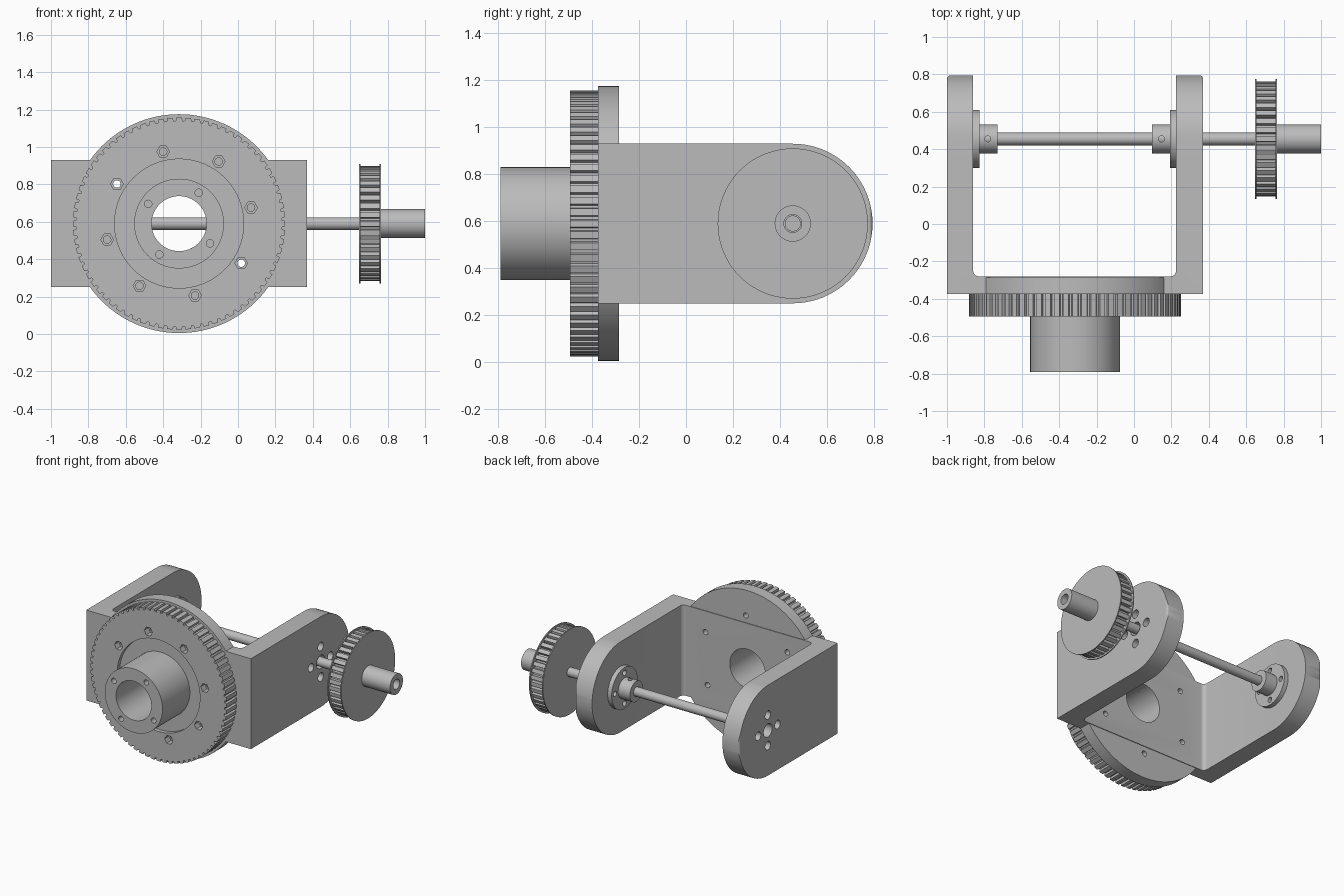
import bpy, bmesh
from math import pi, cos, sin, radians

cube = bpy.data.objects.get("Cube")
if cube:
    bpy.data.objects.remove(cube, do_unlink=True)

grey = bpy.data.materials.new("plain_grey")
grey.use_nodes = True
grey.diffuse_color = (0.5, 0.5, 0.5, 1)
grey.node_tree.nodes["Principled BSDF"].inputs["Base Color"].default_value = grey.diffuse_color

CX, CZ = -0.315, 0.59      # wheel axis (along y)
SY = 0.455                 # shaft axis (along x)
PLACE = {"x": lambda u, v, w: (w, u, v),
         "y": lambda u, v, w: (u, w, v),
         "z": lambda u, v, w: (u, v, w)}


def finish(name, bm):
    bmesh.ops.recalc_face_normals(bm, faces=bm.faces)
    me = bpy.data.meshes.new(name)
    bm.to_mesh(me)
    bm.free()
    me.materials.append(grey)
    ob = bpy.data.objects.new(name, me)
    bpy.context.scene.collection.objects.link(ob)
    smooth(ob)
    return ob


def smooth(ob):
    ob.data.shade_smooth()
    ob.data.set_sharp_from_angle(angle=radians(28))


def circle(u, v, r, n=48, turn=0.0):
    return [(u + r * cos(turn + 2 * pi * i / n), v + r * sin(turn + 2 * pi * i / n)) for i in range(n)]


def toothed(u, v, outer, root, n):
    pts = []
    for i in range(n):
        for frac, r in ((-0.3, outer), (0.3, outer), (0.38, root), (0.62, root)):
            a = 2 * pi * (i + frac) / n
            pts.append((u + r * cos(a), v + r * sin(a)))
    return pts


def fillet(u, v, r, start, n=6):
    return [(u + r * cos(start + pi / 2 * i / n), v + r * sin(start + pi / 2 * i / n)) for i in range(n + 1)]


def prism(name, pts, a, b, axis):
    """Extrude a 2D outline between two positions on an axis."""
    bm = bmesh.new()
    ends = [[bm.verts.new(PLACE[axis](u, v, w)) for u, v in pts] for w in (a, b)]
    for end in ends:
        bm.faces.new(end)
    for i in range(len(pts)):
        j = (i + 1) % len(pts)
        bm.faces.new((ends[0][i], ends[0][j], ends[1][j], ends[1][i]))
    return finish(name, bm)


def tube(name, u, v, outer, inner, a, b, axis, n=64):
    bm = bmesh.new()
    loops = [[bm.verts.new(PLACE[axis](p, q, w)) for p, q in circle(u, v, r, n)]
             for r, w in ((outer, a), (outer, b), (inner, b), (inner, a))]
    for k in range(4):
        s, t = loops[k], loops[(k + 1) % 4]
        for i in range(n):
            j = (i + 1) % n
            bm.faces.new((s[i], s[j], t[j], t[i]))
    return finish(name, bm)


def combine(ob, tools, op="DIFFERENCE"):
    """Apply booleans, then delete the helper solids."""
    for tool in tools:
        tool.hide_render = True
        mod = ob.modifiers.new("cut", "BOOLEAN")
        mod.operation, mod.solver, mod.object = op, "EXACT", tool
        deps = bpy.context.evaluated_depsgraph_get()
        me = bpy.data.meshes.new_from_object(ob.evaluated_get(deps))
        ob.modifiers.clear()
        ob.data = me
        bpy.data.objects.remove(tool, do_unlink=True)
    smooth(ob)
    return ob


def drills(u, v, ring, r, count, turn, a, b, axis, n=20):
    return [prism("drill", circle(p, q, r, n), a, b, axis)
            for p, q in circle(u, v, ring, count, radians(turn))]


# U bracket: plan outline trimmed by a round-ended side outline
R = 0.02
outline = ([(-1, -0.375), (0.37, -0.375)]
           + fillet(0.37 - R, 0.795 - R, R, 0) + [(0.225, 0.795)]
           + [(p, q) for p, q in reversed(fillet(0.195, -0.25, 0.03, -pi / 2))]
           + [(p, q) for p, q in reversed(fillet(-0.83, -0.25, 0.03, pi))]
           + [(-0.86, 0.795)] + fillet(-1 + R, 0.795 - R, R, pi / 2))
bracket = prism("bracket", outline, 0.2, 1.0, "z")
side = [(-0.5, 0.25)] + [(SY + 0.34 * cos(t), CZ + 0.34 * sin(t))
                         for t in [pi * (i / 40 - 0.5) for i in range(41)]] + [(-0.5, 0.93)]
combine(bracket, [prism("side_trim", side, -1.2, 0.6, "x")], "INTERSECT")
combine(bracket, [prism("disc", circle(CX, CZ, 0.585, 120), -0.375, -0.285, "y")], "UNION")
combine(bracket, [prism("bore", circle(CX, CZ, 0.147, 64), -0.5, -0.2, "y"),
                  prism("shaft_bore", circle(SY, CZ, 0.05, 32), -1.1, 0.5, "x")]
        + drills(CX, CZ, 0.394, 0.02, 6, 27.5, -0.5, -0.2, "y")
        + drills(SY, CZ, 0.115, 0.032, 4, 0, -1.1, 0.5, "x"))

# Large toothed wheel with recess, nut pockets and bolt holes
wheel = prism("large_toothed_wheel", toothed(CX, CZ, 0.567, 0.55, 72), -0.495, -0.375, "y")
combine(wheel, [prism("recess", circle(CX, CZ, 0.345, 80), -0.6, -0.465, "y"),
                prism("bore", circle(CX, CZ, 0.2, 48), -0.6, -0.3, "y")]
        + drills(CX, CZ, 0.394, 0.034, 8, 12.5, -0.6, -0.445, "y", 6)
        + drills(CX, CZ, 0.394, 0.02, 8, 12.5, -0.6, -0.3, "y"))

# Hollow front hub with blind screw holes
hub = tube("front_hub", CX, CZ, 0.24, 0.147, -0.79, -0.375, "y", 80)
combine(hub, drills(CX, CZ, 0.196, 0.02, 4, 57.5, -0.9, -0.65, "y"))

# Cross shaft
prism("cross_shaft", circle(SY, CZ, 0.034, 40), -0.95, 0.82, "x")

# Shaft collars, one inside each arm
for name, face, d in (("right", -0.86, 1), ("left", 0.225, -1)):
    flange = tube(name + "_collar_flange", SY, CZ, 0.155, 0.034, face, face + d * 0.033, "x")
    combine(flange, drills(SY, CZ, 0.115, 0.02, 4, 0, face - 0.1, face + 0.1, "x"))
    collar = tube(name + "_collar", SY, CZ, 0.077, 0.034, face + d * 0.033, face + d * 0.13, "x")
    combine(collar, [prism("set_screw_hole", circle(face + d * 0.078, SY, 0.016, 20), CZ + 0.03, CZ + 0.2, "z")])

# Small toothed pulley with thin rims and a hollow end hub
prism("small_pulley_teeth", toothed(SY, CZ, 0.308, 0.282, 40), 0.655, 0.76, "x")
for name, a in (("inner", 0.648), ("outer", 0.757)):
    tube("pulley_%s_rim" % name, SY, CZ, 0.32, 0.034, a, a + 0.008, "x", 80)
tube("pulley_hub", SY, CZ, 0.077, 0.038, 0.76, 1.0, "x")
